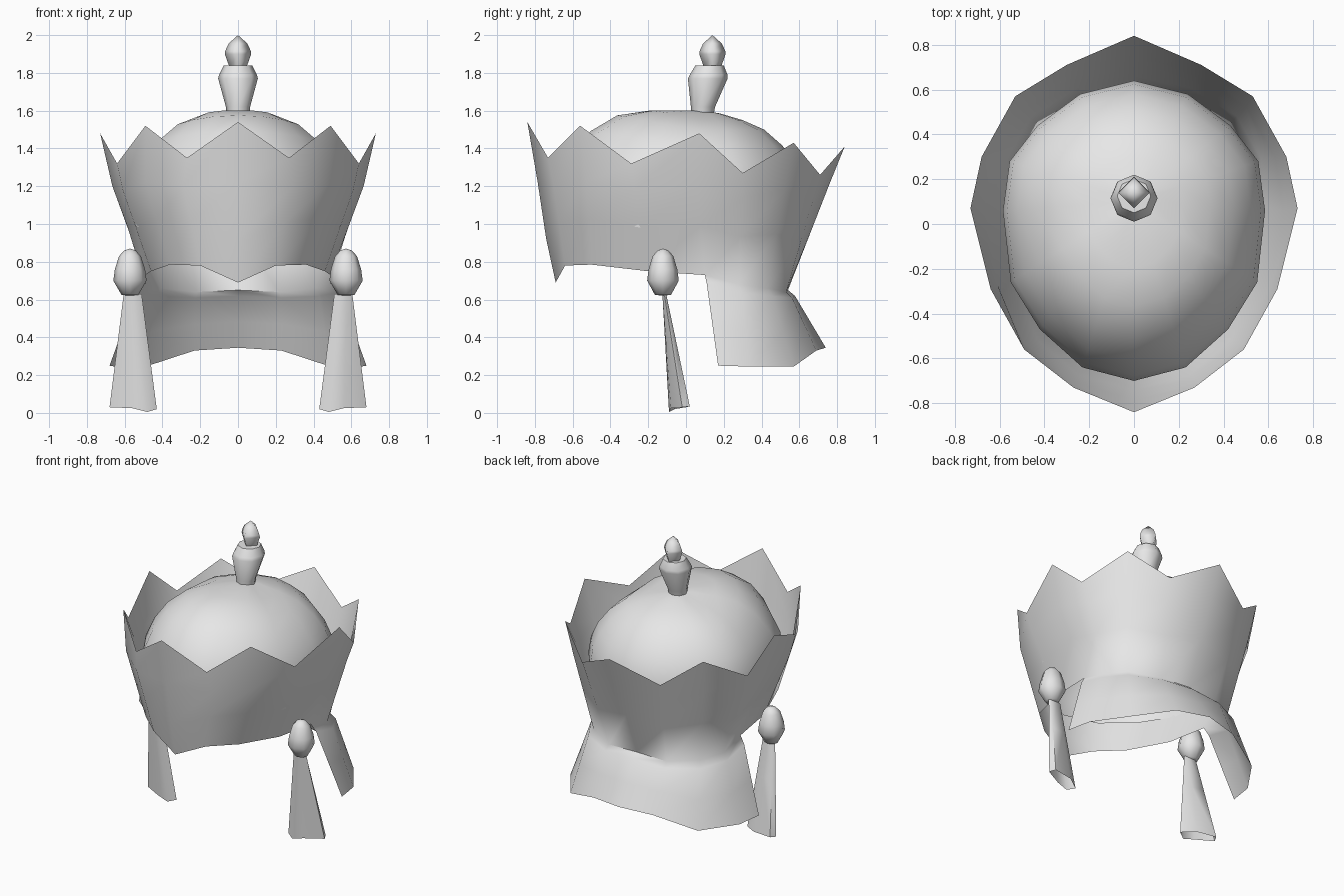
import bpy, bmesh, math
from mathutils import Vector

if "Cube" in bpy.data.objects:
    bpy.data.objects.remove(bpy.data.objects["Cube"])

steel = bpy.data.materials.new("light_grey")
steel.diffuse_color = (0.8, 0.8, 0.8, 1)
steel.use_nodes = True
steel.node_tree.nodes["Principled BSDF"].inputs["Base Color"].default_value = steel.diffuse_color


def loft(name, rows, keep=lambda r, c: True, cap=False, mirror=False, angle=60):
    """Skin closed rings listed from bottom to top; keep() skips unwanted quads."""
    bm = bmesh.new()
    vs = [[bm.verts.new(p) for p in row] for row in rows]
    n = len(rows[0])
    for r in range(len(rows) - 1):
        for c in range(n):
            d = (c + 1) % n
            if keep(r, c):
                bm.faces.new((vs[r][c], vs[r][d], vs[r + 1][d], vs[r + 1][c]))
    if cap:
        bm.faces.new(vs[-1])
    bmesh.ops.delete(bm, geom=[v for v in bm.verts if not v.link_faces], context='VERTS')
    bmesh.ops.remove_doubles(bm, verts=bm.verts, dist=0.0005)
    me = bpy.data.meshes.new(name)
    bm.to_mesh(me)
    bm.free()
    me.materials.append(steel)
    ob = bpy.data.objects.new(name, me)
    bpy.context.collection.objects.link(ob)
    bpy.ops.object.select_all(action='DESELECT')
    ob.select_set(True)
    bpy.context.view_layer.objects.active = ob
    bpy.ops.object.shade_smooth_by_angle(angle=math.radians(angle))
    if mirror:
        m = ob.modifiers.new("mirror", 'MIRROR')
        m.use_axis = (True, False, False)
    return ob


def full(half):
    """Complete a half ring (front to back along +x) with its mirror image."""
    half = [Vector(p) for p in half]
    return half + [Vector((-p.x, p.y, p.z)) for p in half[-2:0:-1]]


def mix(a, b, t):
    return [p.lerp(q, t) for p, q in zip(a, b)]


def circle(n, cx, cy, rx, ry, z):
    return [Vector((cx + rx * math.sin(2 * math.pi * i / n),
                    cy - ry * math.cos(2 * math.pi * i / n), z)) for i in range(n)]


# Pointed rim, flared wall and lower edge of the crown
rim = full([(0, -.84, 1.54), (.27, -.73, 1.35), (.49, -.56, 1.52), (.64, -.29, 1.32),
            (.73, .07, 1.48), (.68, .30, 1.27), (.53, .57, 1.43), (.30, .71, 1.26),
            (0, .84, 1.41)])
wall = full([(0, -.785, 1.22), (.29, -.70, 1.2), (.49, -.53, 1.22), (.61, -.27, 1.18),
             (.665, .06, 1.2), (.63, .30, 1.14), (.50, .52, 1.18), (.28, .67, 1.12),
             (0, .755, 1.2)])
brow = full([(0, -.69, .69), (.20, -.64, .78), (.36, -.5, .785), (.46, -.2, .75),
             (.49, .10, .73), (.49, .28, .68), (.41, .43, .66), (.22, .53, .64),
             (0, .54, .65)])
waist = mix(brow, wall, 0.55)
waist[0] = Vector((0, -.74, .92))
# Neck guard: a small ledge, then a flare down to the hem (front columns unused)
hem = full([tuple(p) for p in brow[:4]] +
           [(.68, .17, .25), (.65, .34, .245), (.49, .57, .245), (.23, .69, .33),
            (0, .74, .345)])
ledge = [Vector((p.x * 1.03, p.y * 1.03, p.z)) for p in mix(brow, hem, 0.1)]
skirt = mix(ledge, hem, 0.5)
loft("crown_and_neck_guard", [hem, skirt, ledge, brow, waist, wall, rim],
     keep=lambda r, c: r > 2 or 4 <= c < 12)

# Domed cap inside the crown, fuller towards the front
edge = full([(0, -.70, 0), (.23, -.64, 0), (.42, -.47, 0), (.55, -.26, 0), (.585, .06, 0),
             (.555, .28, 0), (.43, .44, 0), (.24, .58, 0), (0, .64, 0)])
top = Vector((0, .1, 0))
dome = []
for t, z in [(.98, .98), (1, 1.1), (.97, 1.21), (.89, 1.315), (.76, 1.415), (.58, 1.5),
             (.37, 1.55), (.15, 1.585), (0, 1.6)]:
    lift = 0.075 * min(1, 2.2 * t) * (1 if t < .8 else max(0, (1 - t) / .2))
    dome.append([top.lerp(p, t) + Vector((0, 0, min(1.6, z + lift * max(0, -p.y) / .7)))
                 for p in edge])
loft("dome", dome)

# Finial cup and bud, leaning slightly back
loft("finial_cup", [circle(8, 0, y, r, r, z) for y, r, z in
                    [(.085, .058, 1.56), (.09, .064, 1.62), (.115, .105, 1.77),
                     (.12, .10, 1.79), (.125, .075, 1.84)]], cap=True)
loft("finial_bud", [circle(4, 0, .14, r, r, z) for r, z in
                    [(.045, 1.83), (.07, 1.9), (.068, 1.915), (.05, 1.955), (0, 2.0)]],
     angle=100)

# Side beads
loft("side_bead", [circle(8, .572, -.122, r, r * .95, z) for r, z in
                   [(0, .62), (.045, .625), (.088, .70), (.08, .76), (.058, .83),
                    (.03, .86), (0, .87)]], mirror=True)

# Hanging ribbons, open folds widening towards the bottom
low = [Vector(p) for p in [(.43, -.06, .02), (.48, -.09, .005), (.56, -.08, .025),
                           (.68, -.02, .03), (.66, .02, .035), (.52, 0, .03)]]
high = [Vector(p) for p in [(.51, -.115, .63), (.54, -.125, .63), (.575, -.125, .63),
                            (.605, -.115, .63), (.595, -.105, .63), (.54, -.105, .63)]]
loft("side_ribbon", [low, mix(low, high, .6), high], mirror=True)
